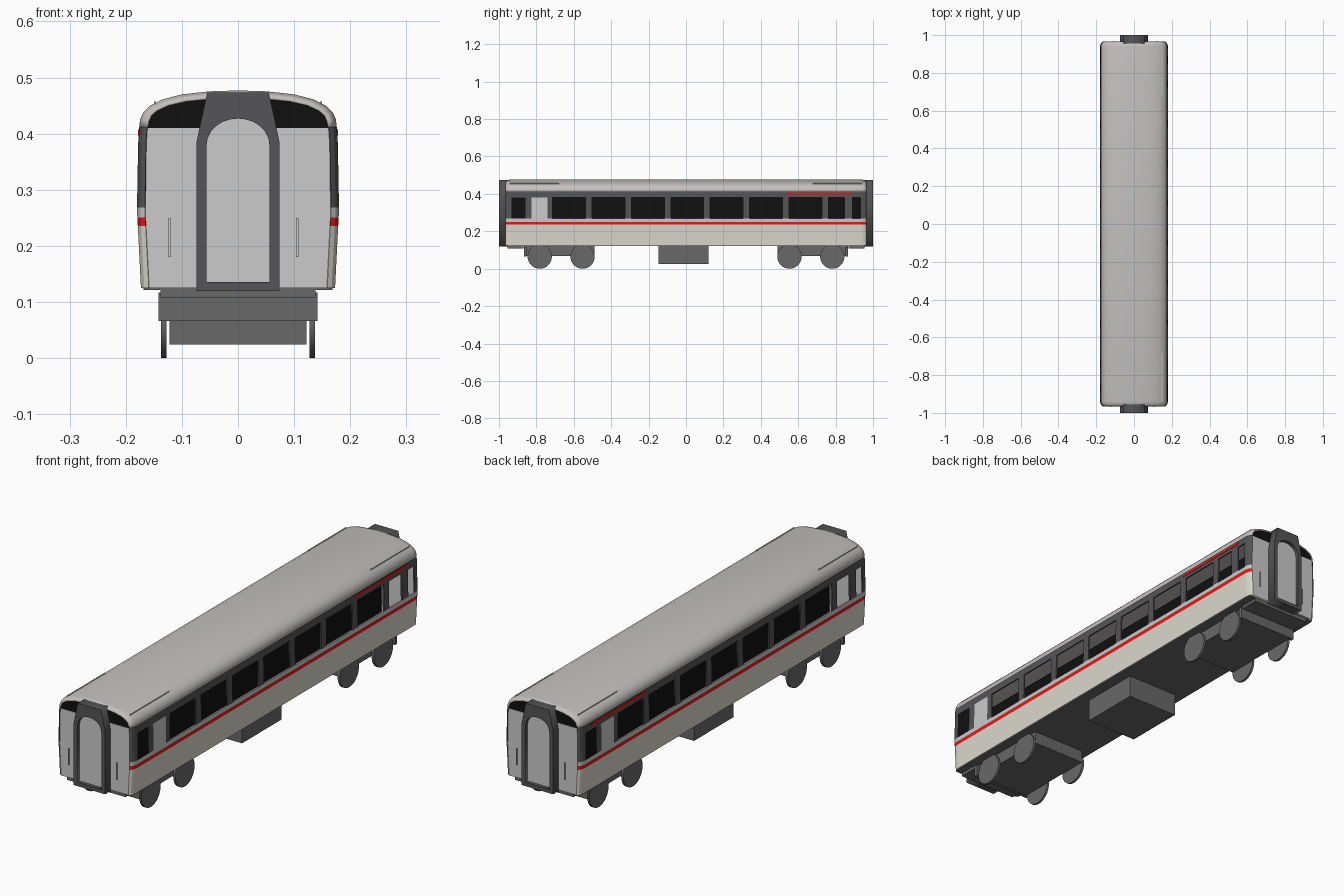
import bpy, bmesh, math

if "Cube" in bpy.data.objects:
    bpy.data.objects.remove(bpy.data.objects["Cube"])

def mat(name, c):
    m = bpy.data.materials.new(name)
    m.diffuse_color = (*c, 1)
    m.use_nodes = True
    m.node_tree.nodes["Principled BSDF"].inputs["Base Color"].default_value = m.diffuse_color
    return m

CREAM = mat("cream", (0.72, 0.70, 0.62))
RED = mat("red", (0.8, 0.01, 0.01))
WHITE = mat("pale_grey", (0.7, 0.7, 0.7))
DARK = mat("dark_grey", (0.09, 0.09, 0.095))
BLACK = mat("black", (0.005, 0.005, 0.005))
ROOF = mat("roof_grey", (0.55, 0.53, 0.52))
UNDER = mat("under_grey", (0.14, 0.14, 0.14))

def make(name, verts, faces, mats, idx=None):
    me = bpy.data.meshes.new(name)
    me.from_pydata(verts, [], faces)
    for m in mats:
        me.materials.append(m)
    if idx:
        me.polygons.foreach_set("material_index", idx)
    ob = bpy.data.objects.new(name, me)
    bpy.context.collection.objects.link(ob)
    return ob

def box(name, x0, x1, y0, y1, z0, z1, m):
    v = [(x, y, z) for x in (x0, x1) for y in (y0, y1) for z in (z0, z1)]
    f = [(0, 1, 3, 2), (4, 6, 7, 5), (0, 4, 5, 1), (2, 3, 7, 6), (0, 2, 6, 4), (1, 5, 7, 3)]
    return make(name, v, f, [m])

def thicken(ob, t):
    s = ob.modifiers.new("thickness", 'SOLIDIFY')
    s.thickness, s.offset = t, -1

def smooth(ob, angle=35):
    bpy.ops.object.select_all(action='DESELECT')
    ob.select_set(True)
    bpy.context.view_layer.objects.active = ob
    bpy.ops.object.shade_smooth_by_angle(angle=math.radians(angle))

# Corner rounding: how far the skin pulls in near each end
ENDS = [(0.965, 0.014), (0.959, 0.006), (0.948, 0.002), (0.938, 0.0)]

def inset(y):
    return next((d for e, d in ENDS if abs(abs(y) - e) < 1e-4), 0.0)

# Side walls: livery bands with window openings, same wall turned around for the far side
WALL = [(0.173, 0.125), (0.1785, 0.235), (0.1795, 0.251), (0.18, 0.268),
        (0.178, 0.382), (0.176, 0.412)]
BANDS = [0, 1, 2, 3, 3]
WINDOWS = [(-0.932, -0.857, 'pane'), (-0.825, -0.74, 'panel')]
WINDOWS += [(-0.713 + 0.2105 * k, -0.537 + 0.2105 * k, 'open') for k in range(7)]
WINDOWS += [(0.761, 0.847, 'open'), (0.889, 0.932, 'open')]

def side_wall(name, turn):
    ys = [s * e for s in (-1, 1) for e, d in ENDS] + [w for win in WINDOWS for w in win[:2]]
    ys = sorted(set(ys))
    n = len(WALL)
    verts = [(x - inset(y), y, z) for y in ys for x, z in WALL]
    faces, idx = [], []
    for i in range(len(ys) - 1):
        kind = next((k for a, b, k in WINDOWS if a < (ys[i] + ys[i + 1]) / 2 < b), None)
        for j in range(n - 1):
            m = BANDS[j]
            if j == 3 and kind:
                if kind == 'open':
                    continue
                m = 4 if kind == 'pane' else 2
            a = i * n + j
            faces.append((a, a + n, a + n + 1, a + 1))
            idx.append(m)
    ob = make(name, verts, faces, [CREAM, RED, WHITE, DARK, BLACK], idx)
    thicken(ob, 0.006)
    ob.rotation_euler.z = turn

side_wall("right_side_wall", 0)
side_wall("left_side_wall", math.pi)

# Roof shell
half = [(0.176, 0.412), (0.1745, 0.425), (0.169, 0.438), (0.158, 0.449), (0.135, 0.461),
        (0.1, 0.4700), (0.05, 0.4755)]
ARC = half + [(0, 0.477)] + [(-x, z) for x, z in reversed(half)]

def arc_at(d):
    return [(x * (1 - d / 0.176), 0.412 + (z - 0.412) * (1 - d / 0.08)) for x, z in ARC]

rys = sorted(s * e for s in (-1, 1) for e, d in ENDS)
n = len(ARC)
rv = [(x, y, z) for y in rys for x, z in arc_at(inset(y))]
rf = [(i * n + j, (i + 1) * n + j, (i + 1) * n + j + 1, i * n + j + 1)
      for i in range(len(rys) - 1) for j in range(n - 1)]
roof = make("roof", rv, rf, [ROOF])
thicken(roof, 0.006)
smooth(roof)

def extrude_curve(name, loops, y0, y1, m):
    cu = bpy.data.curves.new(name, 'CURVE')
    cu.dimensions, cu.fill_mode = '2D', 'BOTH'
    cu.extrude = abs(y1 - y0) / 2
    for pts in loops:
        sp = cu.splines.new('POLY')
        sp.points.add(len(pts) - 1)
        for p, (x, z) in zip(sp.points, pts):
            p.co = (x, z, 0, 1)
        sp.use_cyclic_u = True
    cu.materials.append(m)
    ob = bpy.data.objects.new(name, cu)
    bpy.context.collection.objects.link(ob)
    ob.rotation_euler.x = math.pi / 2
    ob.location.y = (y0 + y1) / 2
    bpy.ops.object.select_all(action='DESELECT')
    ob.select_set(True)
    bpy.context.view_layer.objects.active = ob
    bpy.ops.object.convert(target='MESH')

OUTER = [(-0.074, 0.12), (-0.074, 0.385), (-0.055, 0.473), (0.055, 0.473), (0.074, 0.385), (0.074, 0.12)]
ARCH = [(-0.056, 0.136), (-0.056, 0.38)]
ARCH += [(-0.056 * math.cos(math.pi * k / 12), 0.38 + 0.047 * math.sin(math.pi * k / 12)) for k in range(1, 12)]
ARCH += [(0.056, 0.38), (0.056, 0.136)]
LOWER = [(-0.16, 0.125), (0.16, 0.125), (0.165, 0.25), (0.163, 0.41), (-0.163, 0.41), (-0.165, 0.25)]
TOP = [(x, z - 0.002) for x, z in arc_at(0.014)]

for s, end in ((-1, "front"), (1, "back")):
    # End walls, gangway and door
    extrude_curve(end + "_end_wall", [LOWER], s * 0.952, s * 0.964, WHITE)
    extrude_curve(end + "_end_top", [TOP], s * 0.95, s * 0.962, BLACK)
    extrude_curve(end + "_gangway", [OUTER, ARCH], s * 0.955, s * 1.0, DARK)
    extrude_curve(end + "_gangway_door", [ARCH], s * 0.96, s * 0.985, WHITE)
    for k, x in enumerate((0.1215, -0.1055)):
        x *= s
        ya, yb = sorted((s * 0.962, s * 0.969))
        box(f"{end}_handrail_{k}", x - 0.002, x + 0.002, ya, yb, 0.18, 0.25, WHITE)
    # Headstock beam
    ya, yb = sorted((s * 0.87, s * 0.955))
    box(end + "_headstock", -0.138, 0.138, ya, yb, 0.108, 0.126, UNDER)
    # Bogie frame, end beam, wheels
    ya, yb = sorted((s * 0.49, s * 0.865))
    box(end + "_bogie_frame", -0.127, 0.127, ya, yb, 0.067, 0.125, UNDER)
    ya, yb = sorted((s * 0.852, s * 0.867))
    box(end + "_bogie_beam", -0.142, 0.142, ya, yb, 0.066, 0.117, UNDER)
    for y in (0.553, 0.782):
        for side in (-1, 1):
            bpy.ops.mesh.primitive_cylinder_add(vertices=32, radius=0.065, depth=0.01,
                location=(side * 0.1325, s * y, 0.065), rotation=(0, math.pi / 2, 0))
            w = bpy.context.object
            w.name = end + "_wheel"
            w.data.materials.append(UNDER)
            smooth(w)
    # Roof edge rails
    for side in (-1, 1):
        x = side * 0.148
        ya, yb = sorted((s * 0.68, s * 0.94))
        box(end + "_roof_rail", x - 0.002, x + 0.002, ya, yb, 0.450, 0.457, ROOF)

# Red strips under the roof edge
for side in (-1, 1):
    xa, xb = sorted((side * 0.172, side * 0.1785))
    box("red_roof_strip", xa, xb, 0.53, 0.89, 0.397, 0.407, RED)

# Floor, dark interior divider and equipment box
box("underframe", -0.168, 0.168, -0.955, 0.955, 0.121, 0.136, UNDER)
box("interior_divider", -0.01, 0.01, -0.955, 0.955, 0.13, 0.465, BLACK)
box("equipment_box", -0.122, 0.122, -0.147, 0.12, 0.024, 0.125, UNDER)
